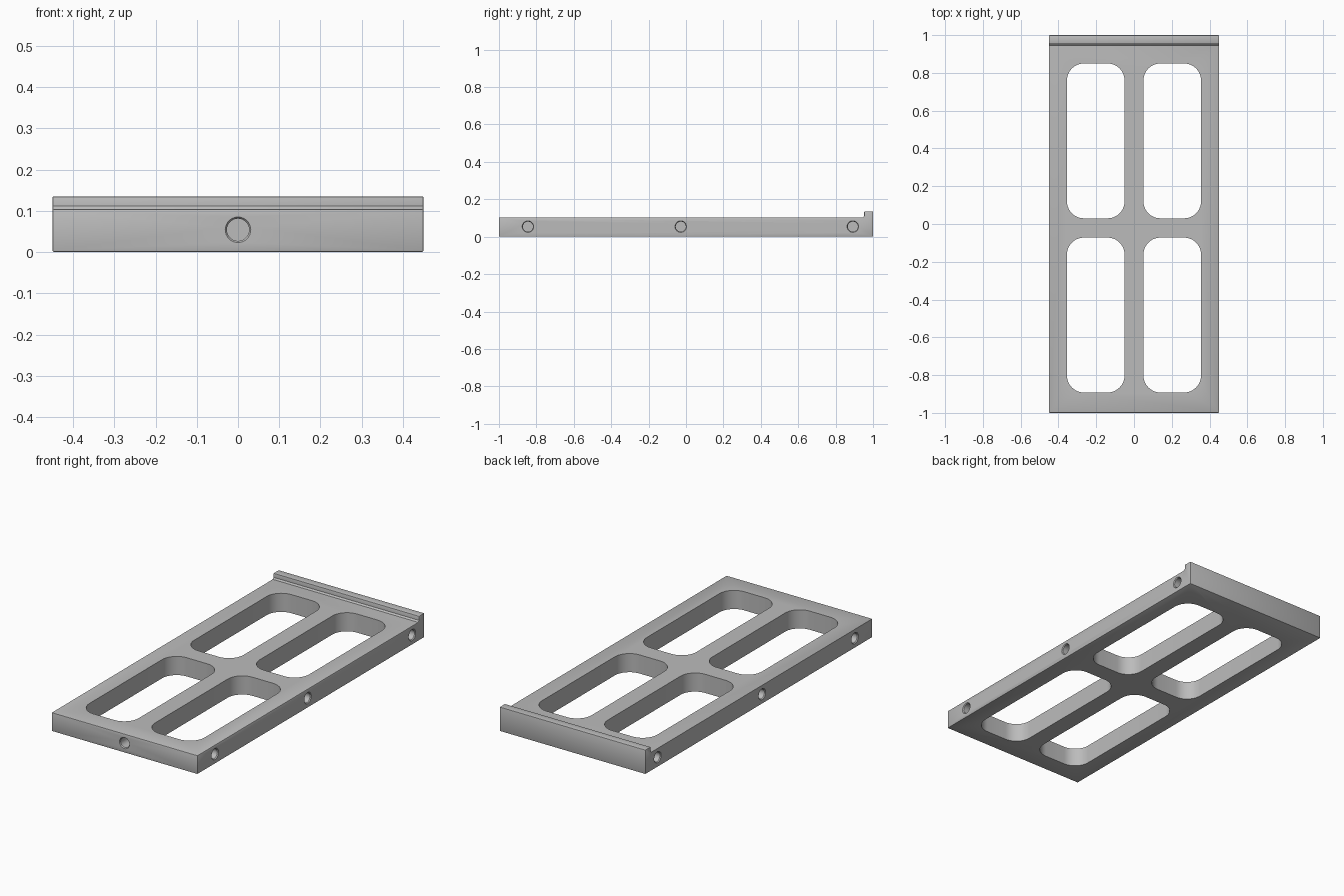
import bpy, bmesh, math
from mathutils import Matrix, Vector

if "Cube" in bpy.data.objects:
    bpy.data.objects.remove(bpy.data.objects["Cube"])

grey = bpy.data.materials.new("light grey")
grey.diffuse_color = (0.5, 0.5, 0.5, 1)
grey.use_nodes = True
grey.node_tree.nodes["Principled BSDF"].inputs["Base Color"].default_value = grey.diffuse_color


def make_object(name, bm):
    bmesh.ops.recalc_face_normals(bm, faces=bm.faces)
    mesh = bpy.data.meshes.new(name)
    bm.to_mesh(mesh)
    bm.free()
    mesh.materials.append(grey)
    obj = bpy.data.objects.new(name, mesh)
    bpy.context.collection.objects.link(obj)
    return obj


def extrude(name, points, direction):
    """Solid made by sweeping a closed outline along a vector."""
    bm = bmesh.new()
    face = bm.faces.new([bm.verts.new(p) for p in points])
    result = bmesh.ops.extrude_face_region(bm, geom=[face], use_keep_orig=True)
    verts = [g for g in result["geom"] if isinstance(g, bmesh.types.BMVert)]
    bmesh.ops.translate(bm, verts=verts, vec=direction)
    return make_object(name, bm)


def window_cutter(cx, cy, w, h, r, steps=10):
    """Rounded rectangle prism passing right through the plate."""
    points = []
    for k, (sx, sy) in enumerate([(1, 1), (-1, 1), (-1, -1), (1, -1)]):
        for i in range(steps + 1):
            a = math.pi / 2 * (k + i / steps)
            points.append((cx + sx * (w / 2 - r) + r * math.cos(a),
                           cy + sy * (h / 2 - r) + r * math.sin(a), -0.1))
    return extrude("window_cutter", points, (0, 0, 0.4))


def hole_cutter(position, inward, sides=32):
    """Round blind hole with a small countersunk mouth."""
    bm = bmesh.new()
    rings = []
    for depth, r in [(-0.01, 0.031), (0, 0.031), (0.005, 0.027), (0.07, 0.027)]:
        rings.append([bm.verts.new((r * math.cos(2 * math.pi * i / sides),
                                    r * math.sin(2 * math.pi * i / sides), depth))
                      for i in range(sides)])
    for a, b in zip(rings, rings[1:]):
        for i in range(sides):
            j = (i + 1) % sides
            bm.faces.new((a[i], a[j], b[j], b[i]))
    bm.faces.new(rings[0])
    bm.faces.new(rings[-1])
    turn = Vector((0, 0, 1)).rotation_difference(Vector(inward)).to_matrix().to_4x4()
    bm.transform(Matrix.Translation(position) @ turn)
    return make_object("hole_cutter", bm)


# Plate with a raised lip and small chamfer along the back edge
profile = [(-1, 0), (1, 0), (1, 0.135), (0.953, 0.135), (0.953, 0.112),
           (0.945, 0.104), (-1, 0.104)]
frame = extrude("frame", [(-0.45, y, z) for y, z in profile], (0.9, 0, 0))
bevel = frame.modifiers.new("edge_rounding", "BEVEL")
bevel.width = 0.004
bevel.segments = 2
bevel.limit_method = "ANGLE"
bevel.angle_limit = math.radians(60)

# Four rounded windows, then the side holes and front hole
cutters = [window_cutter(sx * 0.2025, cy, 0.305, 0.82, 0.09)
           for sx in (-1, 1) for cy in (0.44, -0.482)]
cutters += [hole_cutter((sx * 0.45, y, 0.054), (-sx, 0, 0))
            for sx in (-1, 1) for y in (-0.845, -0.028, 0.892)]
cutters.append(hole_cutter((0, -1, 0.054), (0, 1, 0)))
for cutter in cutters:
    cut = frame.modifiers.new("cut", "BOOLEAN")
    cut.operation = "DIFFERENCE"
    cut.solver = "EXACT"
    cut.object = cutter

# Bake the cuts, remove the cutters and smooth the curved walls
bpy.context.view_layer.update()
baked = bpy.data.meshes.new_from_object(
    frame.evaluated_get(bpy.context.evaluated_depsgraph_get()))
frame.modifiers.clear()
frame.data = baked
for cutter in cutters:
    bpy.data.objects.remove(cutter)
bpy.ops.object.select_all(action="DESELECT")
frame.select_set(True)
bpy.context.view_layer.objects.active = frame
bpy.ops.object.shade_smooth_by_angle(angle=math.radians(30))
